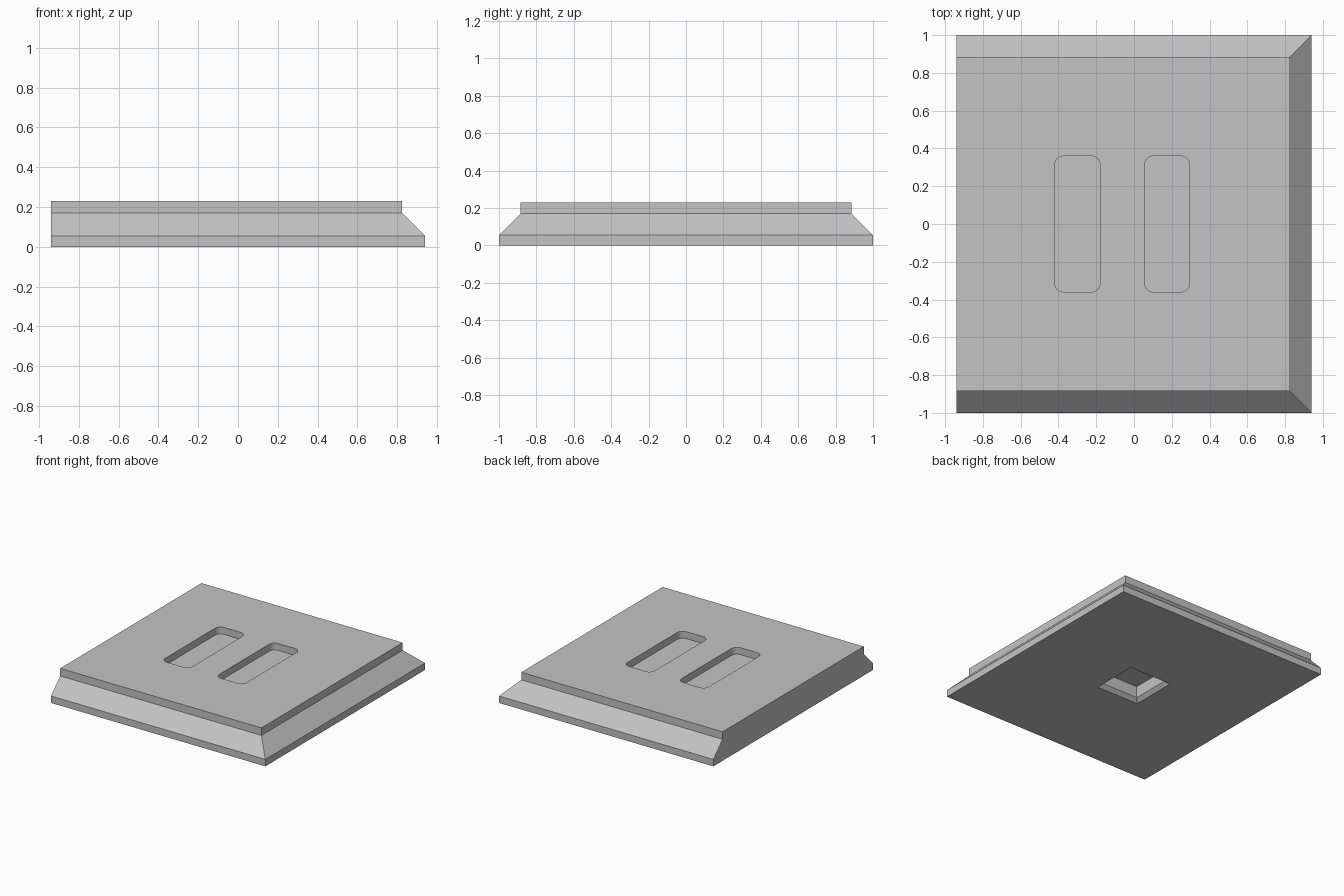
import bpy
import bmesh
from math import cos, sin, pi

cube = bpy.data.objects.get("Cube")
if cube:
    bpy.data.objects.remove(cube, do_unlink=True)

grey = bpy.data.materials.new("light_grey")
grey.use_nodes = True
colour = (0.55, 0.55, 0.55, 1)
grey.diffuse_color = colour
grey.node_tree.nodes["Principled BSDF"].inputs["Base Color"].default_value = colour


def rectangle(x0, x1, y0, y1, z):
    return [(x0, y0, z), (x1, y0, z), (x1, y1, z), (x0, y1, z)]


def rounded(cx, hx, hy, r, z, steps=6):
    points = []
    for k, (sx, sy) in enumerate([(1, 1), (-1, 1), (-1, -1), (1, -1)]):
        for i in range(steps + 1):
            a = (k + i / steps) * pi / 2
            points.append((cx + sx * (hx - r) + r * cos(a),
                           sy * (hy - r) + r * sin(a), z))
    return points


def loft(name, rings):
    """Solid skinned through equal rings, capped at both ends."""
    bm = bmesh.new()
    loops = [[bm.verts.new(p) for p in ring] for ring in rings]
    n = len(loops[0])
    for low, high in zip(loops, loops[1:]):
        for i in range(n):
            j = (i + 1) % n
            bm.faces.new((low[i], low[j], high[j], high[i]))
    bm.faces.new(loops[0][::-1])
    bm.faces.new(loops[-1])
    bmesh.ops.recalc_face_normals(bm, faces=bm.faces)
    mesh = bpy.data.meshes.new(name)
    bm.to_mesh(mesh)
    bm.free()
    mesh.materials.append(grey)
    obj = bpy.data.objects.new(name, mesh)
    bpy.context.collection.objects.link(obj)
    return obj


def cut(target, cutter):
    cutter.hide_render = True
    mod = target.modifiers.new("cut", 'BOOLEAN')
    mod.operation = 'DIFFERENCE'
    mod.solver = 'EXACT'
    mod.object = cutter
    bpy.context.view_layer.objects.active = target
    bpy.ops.object.modifier_apply(modifier=mod.name)
    bpy.data.objects.remove(cutter, do_unlink=True)


# Slab: base rim, bevel on three sides, raised top plate
left, right, depth, bevel = -0.94, 0.94, 1.0, 0.115
base = [(0, 0), (0.055, 0), (0.17, bevel), (0.23, bevel)]
slab = loft("slab", [rectangle(left, right - b, b - depth, depth - b, z)
                     for z, b in base])

# Two rounded slots in the top
for x in (-0.3, 0.175):
    cut(slab, loft("slot_cutter", [rounded(x, 0.12, 0.36, 0.048, z)
                                   for z in (0.175, 0.3)]))

# Square recess with a bevelled mouth underneath
mouth = [(-0.028, 0.215), (0.028, 0.159), (0.12, 0.159)]
cut(slab, loft("recess_cutter", [rectangle(-h, h, -h, h, z) for z, h in mouth]))
